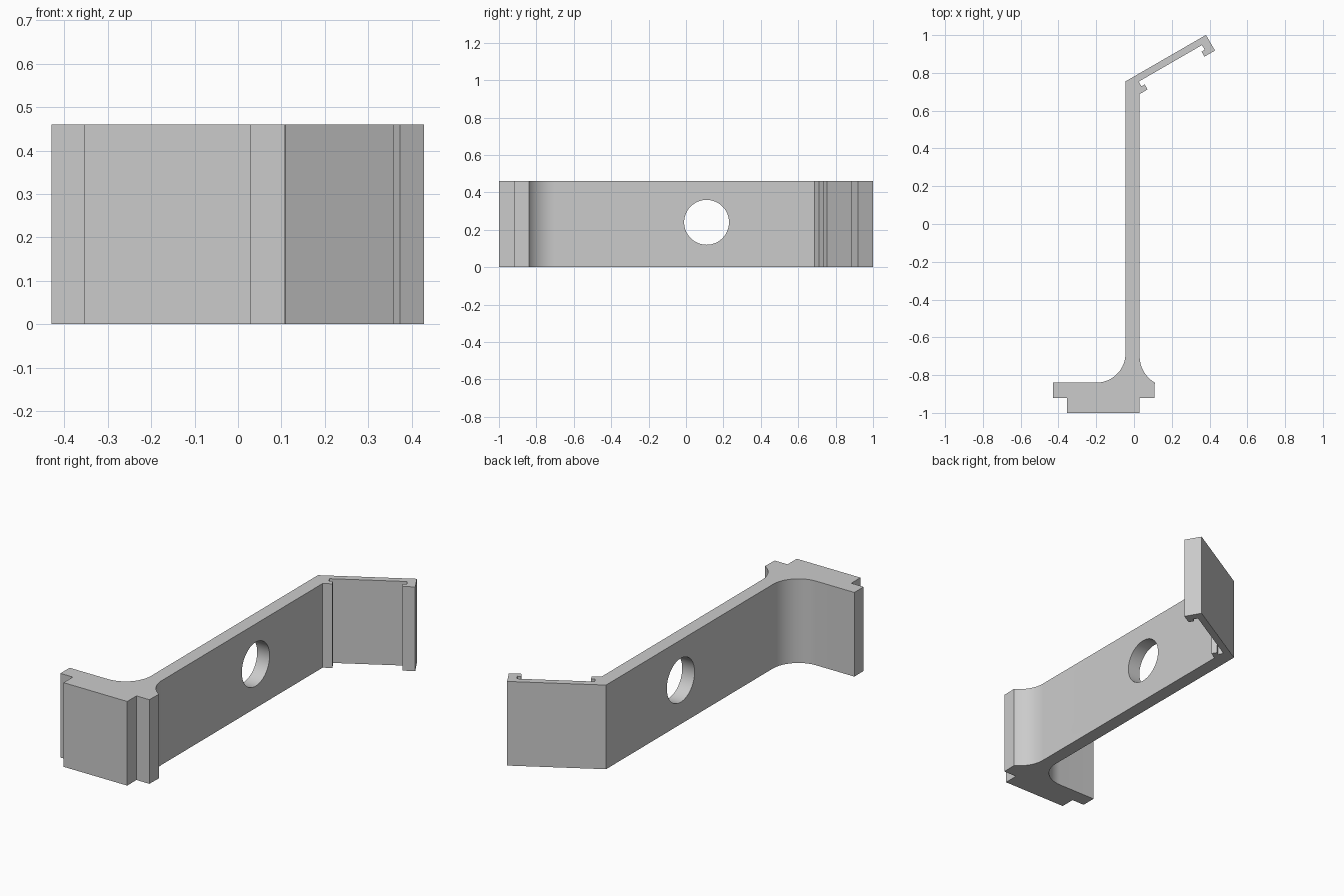
import bpy
import bmesh
from math import cos, sin, radians, pi
from mathutils import Vector

if "Cube" in bpy.data.objects:
    bpy.data.objects.remove(bpy.data.objects["Cube"])

HEIGHT = 0.46
LEFT, RIGHT = -0.045, 0.03  # faces of the long web

grey = bpy.data.materials.new("plain grey")
grey.use_nodes = True
colour = (0.6, 0.6, 0.6, 1)
grey.diffuse_color = colour
grey.node_tree.nodes["Principled BSDF"].inputs["Base Color"].default_value = colour


def arc(cx, cy, r, start, end, steps=16):
    angles = [radians(start + (end - start) * i / steps) for i in range(steps + 1)]
    return [(cx + r * cos(a), cy + r * sin(a)) for a in angles]


def on_arm(along, across):
    """Point in the frame of the arm, which leans 30 degrees."""
    c, s = cos(pi / 6), sin(pi / 6)
    return (LEFT + along * c + across * s, 0.755 + along * s - across * c)


# Stepped foot, with a fillet on each side of the web
foot_right = [(-0.355, -1), (RIGHT, -1), (RIGHT, -0.92), (0.108, -0.92)]
right_fillet = arc(RIGHT + 0.1625, -0.70, 0.1625, 239.5, 180)
left_fillet = arc(LEFT - 0.155, -0.685, 0.155, 0, -90)
foot_left = [(-0.43, -0.84), (-0.43, -0.92), (-0.355, -0.92)]

# Leaning arm with a small hooked lip at each end
arm = [on_arm(*p) for p in (
    (0.08, 0.0955), (0.08, 0.065), (0.06, 0.065), (0.06, 0.036),
    (0.447, 0.036), (0.447, 0.065), (0.4275, 0.065), (0.4275, 0.0955),
    (0.492, 0.0955), (0.492, 0), (0, 0))]

outline = foot_right + right_fillet + [(RIGHT, 0.688)] + arm + left_fillet + foot_left

# Extrude the outline into the bracket
bm = bmesh.new()
base = bm.faces.new([bm.verts.new((x, y, 0)) for x, y in outline])
top = bmesh.ops.extrude_face_region(bm, geom=[base])["geom"]
bmesh.ops.translate(bm, vec=Vector((0, 0, HEIGHT)),
                    verts=[v for v in top if isinstance(v, bmesh.types.BMVert)])
bmesh.ops.recalc_face_normals(bm, faces=bm.faces)
mesh = bpy.data.meshes.new("bracket")
bm.to_mesh(mesh)
bm.free()
bracket = bpy.data.objects.new("bracket", mesh)
bpy.context.collection.objects.link(bracket)
mesh.materials.append(grey)

# Round hole through the web
bpy.ops.mesh.primitive_cylinder_add(vertices=64, radius=0.12, depth=0.3,
                                    location=(0, 0.11, 0.24), rotation=(0, pi / 2, 0))
cutter = bpy.context.object
cutter.name = "hole_cutter"
cutter.hide_render = True
cutter.data.materials.append(grey)
hole = bracket.modifiers.new("hole", "BOOLEAN")
hole.operation = "DIFFERENCE"
hole.solver = "EXACT"
hole.object = cutter

bpy.ops.object.select_all(action="DESELECT")
bracket.select_set(True)
bpy.context.view_layer.objects.active = bracket
bpy.ops.object.modifier_apply(modifier="hole")
bpy.data.objects.remove(cutter)
bpy.ops.object.shade_smooth_by_angle(angle=radians(30))
